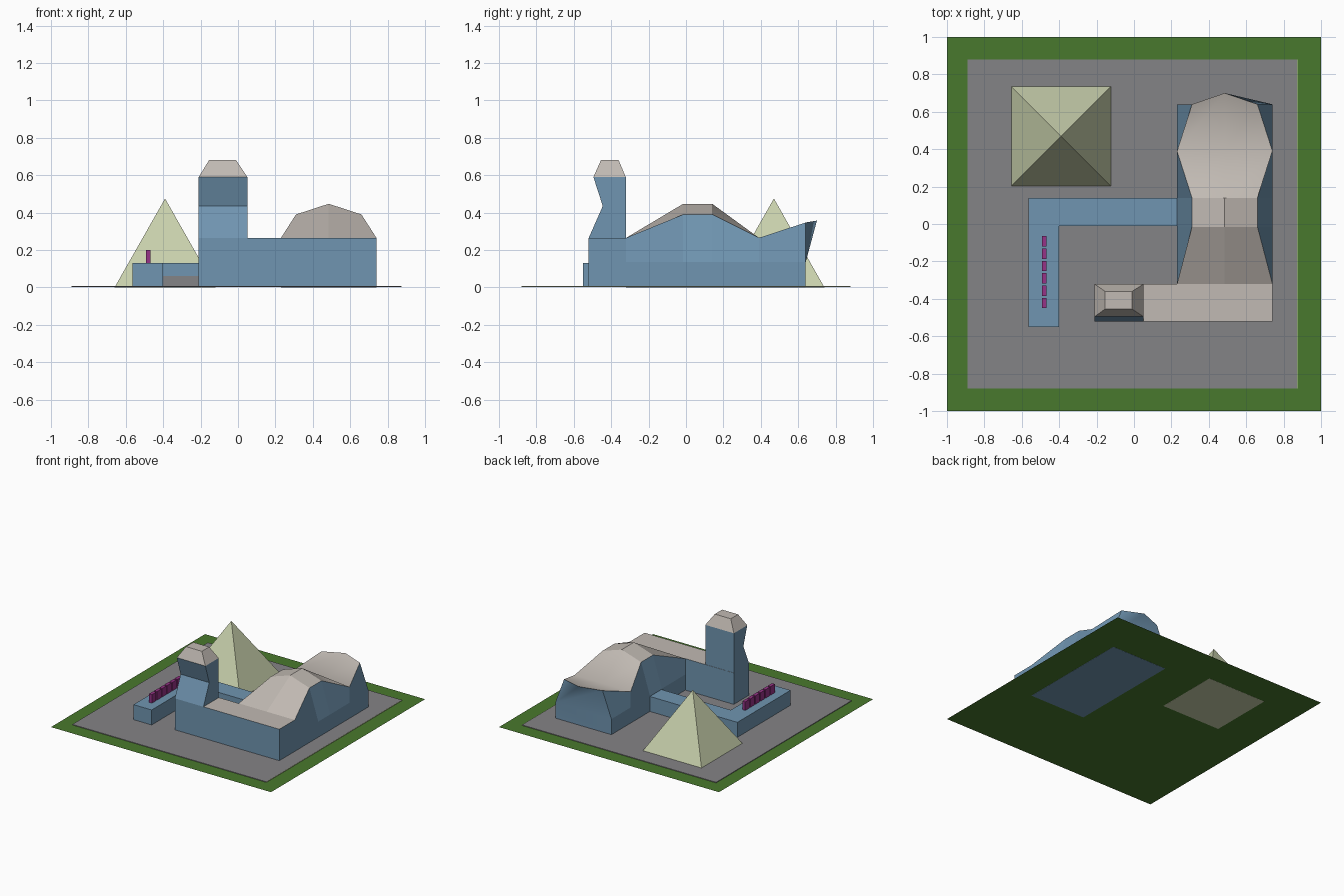
import bpy, bmesh

if "Cube" in bpy.data.objects:
    bpy.data.objects.remove(bpy.data.objects["Cube"])


def srgb(r, g, b):
    lin = lambda c: (c / 255 / 12.92) if c < 11 else ((c / 255 + 0.055) / 1.055) ** 2.4
    return (lin(r), lin(g), lin(b), 1)


def material(name, *rgb):
    m = bpy.data.materials.new(name)
    m.diffuse_color = srgb(*rgb)
    m.use_nodes = True
    m.node_tree.nodes["Principled BSDF"].inputs["Base Color"].default_value = m.diffuse_color
    return m


GRASS = material("grass_green", 73, 121, 45)
PAVING = material("paving_grey", 132, 131, 134)
BLUE = material("wall_blue", 112, 149, 177)
ROOF = material("roof_stone", 193, 186, 179)
GLASS = material("pale_green", 200, 208, 172)
SIGN = material("sign_purple", 150, 50, 135)


def build(name, verts, faces, mats, rule=None, smooth=None):
    """Mesh from points; rule(i) gives the material slot, smooth(i) the shading of face i."""
    bm = bmesh.new()
    vs = [bm.verts.new(v) for v in verts]
    for i, f in enumerate(faces):
        face = bm.faces.new([vs[k] for k in f])
        face.material_index = rule(i) if rule else 0
        face.smooth = bool(smooth and smooth(i))
    bmesh.ops.remove_doubles(bm, verts=bm.verts, dist=1e-5)
    bmesh.ops.recalc_face_normals(bm, faces=bm.faces)
    # Sharp edges wherever the colour or the shading changes
    for e in bm.edges:
        if len({(f.material_index, f.smooth) for f in e.link_faces}) > 1:
            e.smooth = False
    me = bpy.data.meshes.new(name)
    bm.to_mesh(me)
    bm.free()
    for m in mats:
        me.materials.append(m)
    ob = bpy.data.objects.new(name, me)
    bpy.context.collection.objects.link(ob)
    return ob


def prism(name, outline, z0, z1, side, top=None):
    """Upright walls around an outline, closed below and with a cap on top."""
    n = len(outline)
    verts = [(x, y, z) for z in (z0, z1) for x, y in outline]
    faces = [(i, (i + 1) % n, n + (i + 1) % n, n + i) for i in range(n)]
    faces += [tuple(range(n, 2 * n)), tuple(range(n))]
    return build(name, verts, faces, [side, top or side], lambda i: int(i == n))


def rect(x0, x1, y0, y1):
    return [(x0, y0), (x1, y0), (x1, y1), (x0, y1)]


# Lawn, paved square and its pale edging on the right
build("lawn", [(x, y, 0.001) for x, y in rect(-1, 1, -1, 1)], [(0, 1, 2, 3)], [GRASS])
prism("paved_square", rect(-0.89, 0.871, -0.88, 0.88), 0.002, 0.007, PAVING)
prism("paving_edge", rect(0.871, 0.875, -0.88, 0.88), 0.002, 0.007, GLASS)

# Low L-shaped wing with a grey plinth facing the courtyard
prism("low_wing", [(-0.565, -0.55), (-0.40, -0.55), (-0.40, -0.01), (0.232, -0.01),
                   (0.232, 0.14), (-0.565, 0.14)], 0.002, 0.13, BLUE)
prism("courtyard_plinth", rect(-0.40, 0.232, -0.012, -0.009), 0.002, 0.06, PAVING)

# Plain sign blocks standing on the wing
for i in range(6):
    y = -0.45 + i * 0.066
    prism(f"sign_block_{i + 1}", rect(-0.493, -0.467, y, y + 0.055), 0.13, 0.20, SIGN)

# Front wing with flat roof
prism("front_wing", rect(-0.21, 0.74, -0.52, -0.32), 0.002, 0.265, BLUE, ROOF)

# Pyramid pavilion, its base showing from below
build("pyramid", [(x, y, 0) for x, y in rect(-0.66, -0.12, 0.20, 0.74)] + [(-0.39, 0.47, 0.475)],
      [(i, (i + 1) % 4, 4) for i in range(4)] + [(0, 1, 2, 3)], [GLASS])

# Tower: stacked rings (x0, x1, y0, y1, z), the last step being the hipped cap
rings = [(-0.21, 0.05, -0.52, -0.322, 0.265), (-0.21, 0.05, -0.445, -0.322, 0.435),
         (-0.21, 0.05, -0.495, -0.322, 0.59), (-0.155, -0.01, -0.455, -0.36, 0.68)]
tv = [(x, y, r[4]) for r in rings for x, y in rect(*r[:4])]
tf = [(4 * k + i, 4 * k + (i + 1) % 4, 4 * k + 4 + (i + 1) % 4, 4 * k + 4 + i)
      for k in range(3) for i in range(4)] + [(12, 13, 14, 15)]
build("tower", tv, tf, [BLUE, ROOF], lambda i: int(i >= 8))

# Main hall: cross-sections along y (y, eave half width, eave z, ridge y, ridge z)
sections = [(-0.32, 0.255, 0.265, -0.32, 0.265), (-0.015, 0.175, 0.39, -0.015, 0.447),
            (0.14, 0.175, 0.39, 0.14, 0.447), (0.39, 0.255, 0.265, 0.39, 0.265),
            (0.64, 0.175, 0.347, 0.70, 0.357)]
CX = 0.485
hv, hf = [], []
for y, w, z, ry, rz in sections:
    hv += [(CX - 0.255, y, 0), (CX - 0.255, y, 0.135), (CX - w, y, z), (CX, ry, rz),
           (CX + w, y, z), (CX + 0.255, y, 0.135), (CX + 0.255, y, 0)]
for k in range(len(sections) - 1):
    for j in range(6):
        a = 7 * k + j
        hf.append((a, a + 7, a + 8, a + 1))
# Leaning back wall, then the floor
e = 7 * (len(sections) - 1)
hf += [(e, e + 6, e + 5, e + 1), (e + 1, e + 5, e + 2), (e + 2, e + 5, e + 3), (e + 3, e + 5, e + 4)]
hf += [(7 * k, 7 * k + 6, 7 * k + 13, 7 * k + 7) for k in range(4)]
is_roof = lambda i: i < 24 and i % 6 in (2, 3)
# The rear roof wave and the upper back wall are smooth, the rest has flat faces
build("main_hall", hv, hf, [BLUE, ROOF], lambda i: int(is_roof(i)),
      lambda i: (is_roof(i) and i >= 12) or 24 <= i < 28)
